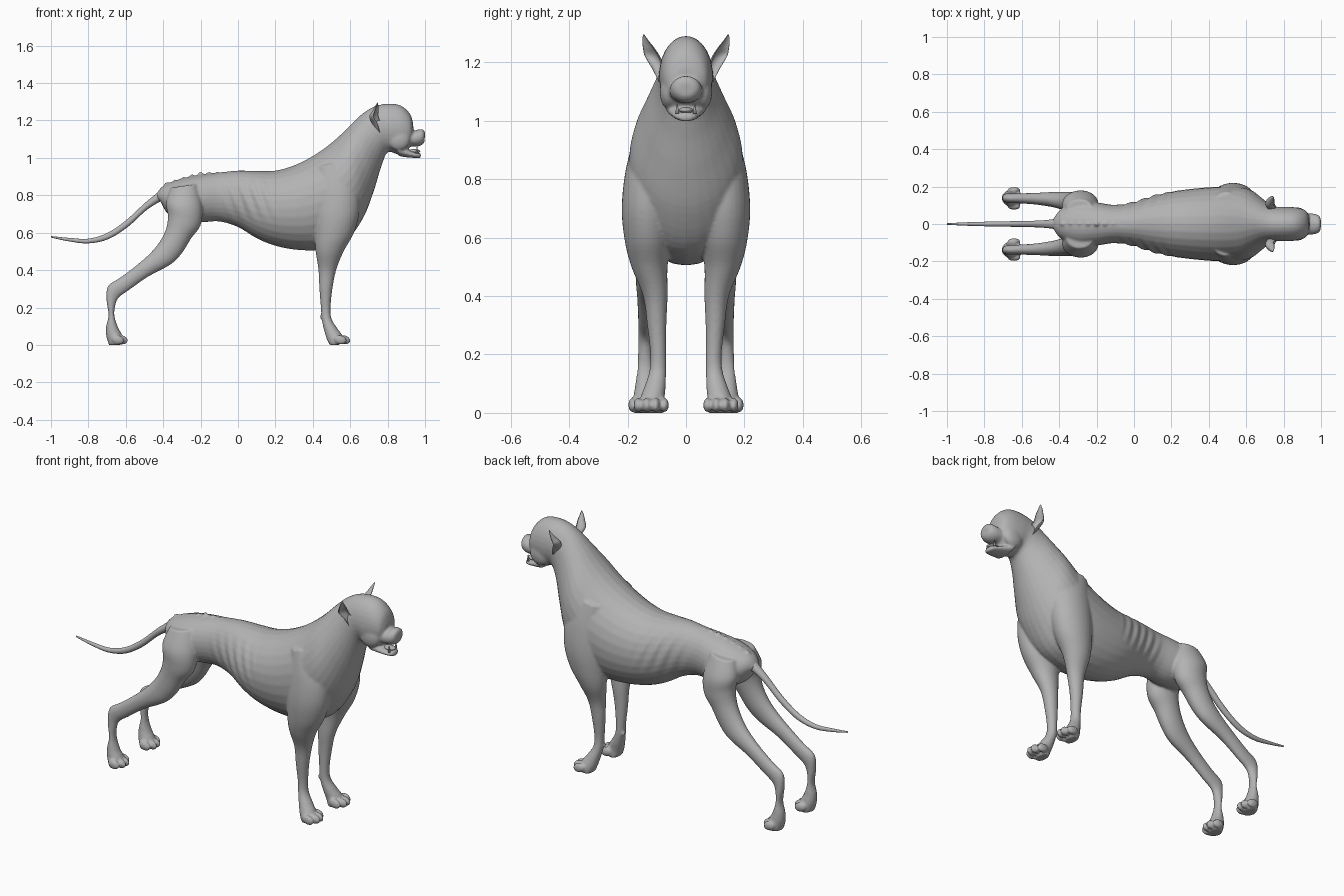
import bpy, bmesh, math
from mathutils import Vector, Matrix

cube = bpy.data.objects.get("Cube")
if cube:
    bpy.data.objects.remove(cube)

grey = bpy.data.materials.new("plain grey")
grey.use_nodes = True
COLOUR = (0.45, 0.45, 0.45, 1)
grey.diffuse_color = COLOUR
grey.node_tree.nodes["Principled BSDF"].inputs["Base Color"].default_value = COLOUR


def spline(keys, steps=5):
    """Smooth run of tuples through the keys."""
    pts = [keys[0]] + list(keys) + [keys[-1]]
    out = []
    for p, q, r, s in zip(pts, pts[1:], pts[2:], pts[3:]):
        for i in range(steps):
            t = i / steps
            out.append([b + t * ((c - a) + t * ((2*a - 5*b + 4*c - d) + t * (3*b - a - 3*c + d))) / 2
                        for a, b, c, d in zip(p, q, r, s)])
    return out + [list(keys[-1])]


def skin(bm, rings):
    """Join rings of points into a closed tube."""
    rows = [[bm.verts.new(p) for p in ring] for ring in rings]
    faces = [bm.faces.new(rows[0]), bm.faces.new(rows[-1])]
    n = len(rows[0])
    for lo, hi in zip(rows, rows[1:]):
        for k in range(n):
            faces.append(bm.faces.new((lo[k], lo[(k+1) % n], hi[(k+1) % n], hi[k])))
    bmesh.ops.recalc_face_normals(bm, faces=faces)


def limb(bm, keys, side=1):
    """Elliptical loft; each key is edge x, z, opposite edge x, z, centre y, half width."""
    rings = []
    for x1, z1, x2, z2, y, w in spline(keys):
        mid = Vector(((x1 + x2) / 2, y * side, (z1 + z2) / 2))
        axis = Vector(((x1 - x2) / 2, 0, (z1 - z2) / 2))
        turns = [math.tau * k / 28 for k in range(28)]
        rings.append([mid + axis * math.cos(a) + Vector((0, w * math.sin(a), 0)) for a in turns])
    skin(bm, rings)


def ball(bm, at, size, tilt=0):
    m = Matrix.Translation(at) @ Matrix.Rotation(tilt, 4, 'Y') @ Matrix.Diagonal((*size, 1))
    bmesh.ops.create_uvsphere(bm, u_segments=20, v_segments=12, radius=1, matrix=m)


def finish(name, bm):
    mesh = bpy.data.meshes.new(name)
    bm.to_mesh(mesh)
    bm.free()
    mesh.materials.append(grey)
    obj = bpy.data.objects.new(name, mesh)
    bpy.context.collection.objects.link(obj)
    bpy.ops.object.select_all(action='DESELECT')
    bpy.context.view_layer.objects.active = obj
    obj.select_set(True)
    bpy.ops.object.shade_smooth()
    return obj


# Torso, neck and skull: top edge, bottom edge, centre, half width
torso = [(-.44, .80, -.41, .76, 0, .03), (-.40, .85, -.375, .70, 0, .08), (-.3, .89, -.3, .66, 0, .12),
         (-.2, .91, -.2, .655, 0, .115), (-.1, .922, -.1, .66, 0, .102), (0, .932, 0, .63, 0, .118),
         (.1, .93, .1, .57, 0, .15), (.2, .932, .2, .53, 0, .173), (.3, .96, .32, .508, 0, .188),
         (.4, 1.01, .45, .51, 0, .198), (.48, 1.065, .58, .56, 0, .2), (.55, 1.125, .67, .68, 0, .187),
         (.61, 1.185, .725, .82, 0, .145), (.67, 1.24, .765, .95, 0, .107), (.73, 1.275, .80, 1.03, 0, .092),
         (.8, 1.29, .85, 1.02, 0, .092), (.87, 1.28, .89, 1.03, 0, .086), (.92, 1.235, .92, 1.06, 0, .07),
         (.937, 1.18, .937, 1.1, 0, .04)]
muzzle = [(.88, 1.17, .88, 1.05, 0, .06), (.93, 1.145, .925, 1.06, 0, .058), (.965, 1.152, .96, 1.06, 0, .055),
          (.99, 1.152, .985, 1.07, 0, .046), (1.0, 1.135, .997, 1.085, 0, .028)]
jaw = [(.85, 1.07, .86, 1.01, 0, .07), (.9, 1.05, .9, 1.003, 0, .055), (.94, 1.032, .94, 1.0, 0, .045),
       (.965, 1.03, .97, .998, 0, .034), (.977, 1.022, .978, 1.003, 0, .018)]
# Legs: front edge, back edge, centre, half width
front_leg = [(.56, .98, .42, .95, .11, .06), (.64, .86, .41, .82, .12, .085), (.65, .72, .41, .69, .13, .09),
             (.62, .6, .41, .58, .13, .08), (.565, .5, .415, .5, .125, .062), (.525, .4, .43, .4, .105, .042),
             (.505, .3, .435, .3, .1, .033), (.495, .2, .443, .2, .095, .027), (.50, .14, .447, .14, .097, .029),
             (.53, .09, .46, .08, .107, .037), (.555, .05, .475, .03, .117, .043), (.54, 0, .49, 0, .117, .045)]
hind_leg = [(-.22, .86, -.36, .84, .08, .05), (-.19, .74, -.385, .76, .10, .075), (-.2, .64, -.375, .69, .11, .068),
            (-.25, .57, -.385, .62, .115, .058), (-.3, .49, -.42, .55, .122, .05),
            (-.36, .43, -.475, .485, .13, .042), (-.48, .365, -.55, .42, .135, .032),
            (-.58, .295, -.63, .36, .137, .027), (-.64, .25, -.695, .315, .138, .025),
            (-.658, .2, -.703, .24, .14, .024), (-.66, .15, -.692, .16, .14, .026),
            (-.64, .09, -.705, .1, .14, .034), (-.62, .05, -.705, .05, .138, .042), (-.63, 0, -.69, 0, .138, .043)]

bm = bmesh.new()
for part in (torso, muzzle, jaw):
    limb(bm, part)
ball(bm, (.984, 0, 1.125), (.017, .028, .025))
for side in (1, -1):
    limb(bm, front_leg, side)
    limb(bm, hind_leg, side)
    ball(bm, (.448, side * .085, .15), (.012, .01, .012))       # dewclaw
    ball(bm, (.86, side * .06, 1.1), (.06, .03, .06))           # cheek
    # Four toes on each paw
    for paw_x, paw_y in ((.562, .119), (-.628, .137)):
        for i in range(4):
            spread = i - 1.5
            toe_x = paw_x + (.006 if abs(spread) < 1 else -.014)
            ball(bm, (toe_x, side * (paw_y + spread * .03), .027), (.034, .0155, .025), .25)
    # Eyelid ring
    turn = Matrix.Translation((.914, side * .047, 1.172)) @ Matrix.Rotation(side * .5, 4, 'Z')
    lid = [turn @ Vector((0, .019 * math.cos(a), .015 * math.sin(a)))
           for a in [math.tau * k / 16 for k in range(16)]]
    for p in lid:
        ball(bm, p, (.007, .007, .007))
# Knuckles of the spine
for i in range(9):
    x = -.38 + i * .045
    ball(bm, (x, 0, .855 + .055 * min(1, i / 4)), (.016, .012, .016))
body = finish("body", bm)

# Fuse the body masses into one skin
fuse = body.modifiers.new("fuse", 'REMESH')
fuse.mode = 'VOXEL'
fuse.voxel_size = .0065
fuse.use_smooth_shade = True
soften = body.modifiers.new("soften", 'SMOOTH')
soften.factor = .5
soften.iterations = 5
for name in ("fuse", "soften"):
    bpy.ops.object.modifier_apply(modifier=name)

# Faint ribs on the flanks
for v in body.data.vertices:
    x, y, z = v.co
    fade = max(0, 1 - ((x - .06) / .18) ** 2) * max(0, 1 - ((z - .78) / .12) ** 2)
    v.co.y += math.copysign(.004, y) * fade * math.sin(math.tau * (x + .35 * z) / .06)

# Tail
bm = bmesh.new()
limb(bm, [(-.38, .86, -.385, .78, 0, .04), (-.43, .815, -.41, .77, 0, .028), (-.5, .757, -.49, .72, 0, .019),
          (-.6, .665, -.59, .63, 0, .016), (-.7, .598, -.695, .565, 0, .014), (-.8, .568, -.8, .543, 0, .012),
          (-.9, .572, -.9, .553, 0, .009), (-1, .582, -1, .574, 0, .004)])
finish("tail", bm)

# Cupped ears: centre, depth, width
ear = [(.765, .083, 1.135, .02, .012), (.757, .098, 1.18, .042, .022), (.738, .118, 1.22, .038, .026),
       (.742, .13, 1.25, .025, .02), (.745, .14, 1.275, .013, .011), (.748, .145, 1.295, .003, .002)]
for side, label in ((1, "left"), (-1, "right")):
    bm = bmesh.new()
    rings = []
    for x, y, z, deep, wide in spline(ear):
        ring = []
        for k in range(24):
            c, s = math.cos(math.tau * k / 24), math.sin(math.tau * k / 24)
            p = Matrix.Rotation(.5, 2) @ Vector((deep * c * (1 if c < 0 else -.45), wide * s))
            ring.append((x + p.x, side * (y + p.y), z))
        rings.append(ring)
    skin(bm, rings)
    finish(label + "_ear", bm)

    bm = bmesh.new()
    ball(bm, (.908, side * .046, 1.172), (.013, .015, .012))
    finish(label + "_eye", bm)

    # Lower fang
    bm = bmesh.new()
    bmesh.ops.create_cone(bm, cap_ends=True, segments=12, radius1=.007, radius2=.001, depth=.035,
                          matrix=Matrix.Translation((.957, side * .03, 1.042)))
    finish(label + "_fang", bm)

# Tongue
bm = bmesh.new()
ball(bm, (.94, 0, 1.036), (.035, .024, .011))
finish("tongue", bm)
